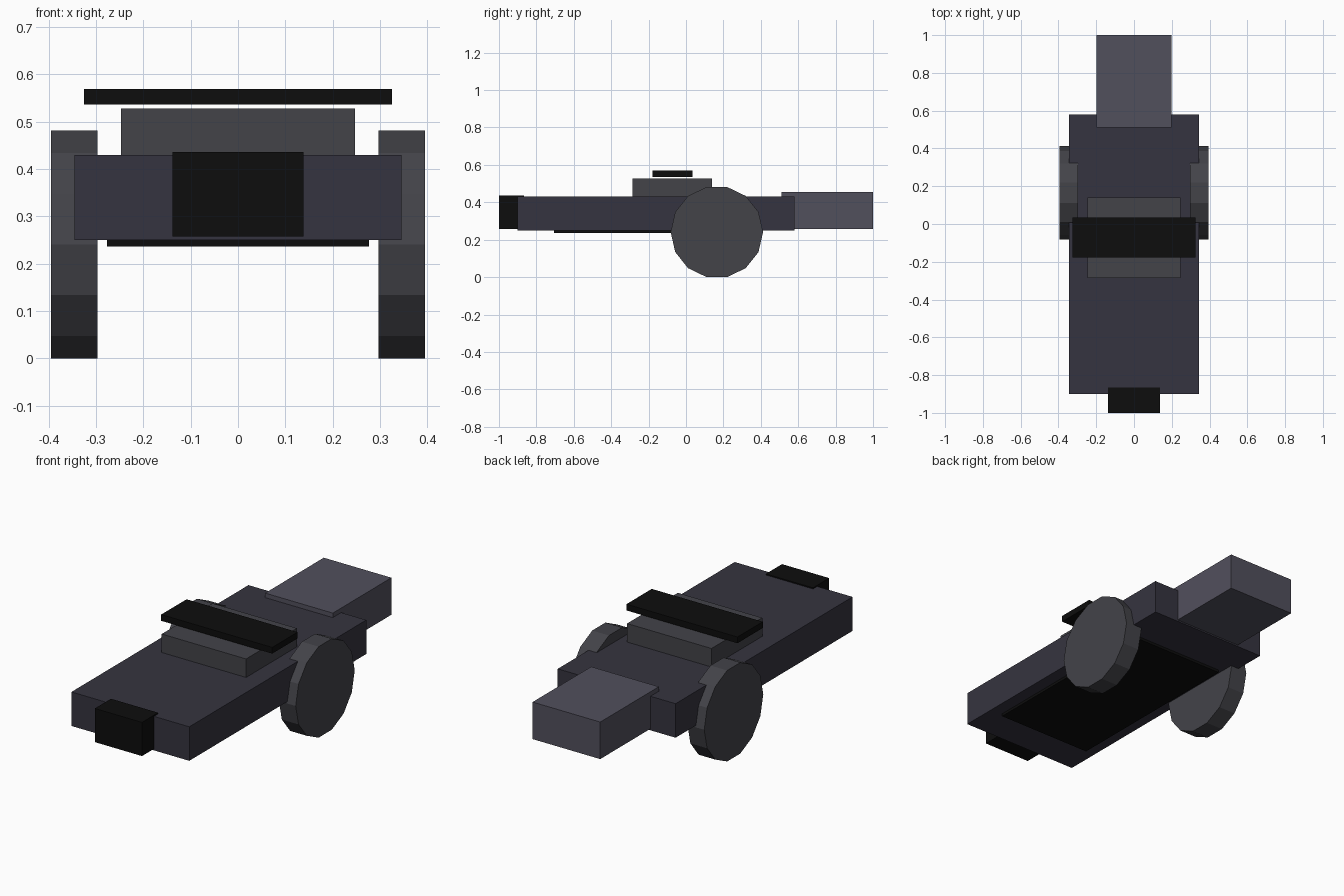
import bpy, math

if "Cube" in bpy.data.objects:
    bpy.data.objects.remove(bpy.data.objects["Cube"])


def material(name, rgb):
    m = bpy.data.materials.new(name)
    m.diffuse_color = (*rgb, 1.0)
    m.use_nodes = True
    m.node_tree.nodes["Principled BSDF"].inputs["Base Color"].default_value = m.diffuse_color
    return m


hull_mat = material("dark_slate", (0.036, 0.034, 0.050))
grey_mat = material("charcoal", (0.056, 0.056, 0.066))
rear_mat = material("slate", (0.083, 0.079, 0.108))
black_mat = material("black", (0.004, 0.004, 0.004))


def box(name, half_x, y0, y1, z0, z1, mat):
    """Box centred on x = 0, spanning y0..y1 and z0..z1."""
    bpy.ops.mesh.primitive_cube_add(size=1, location=(0, (y0 + y1) / 2, (z0 + z1) / 2))
    ob = bpy.context.object
    ob.name = name
    ob.scale = (2 * half_x, y1 - y0, z1 - z0)
    bpy.ops.object.transform_apply(location=False, rotation=False, scale=True)
    ob.data.materials.append(mat)
    return ob


def wheel(name, x):
    """Fourteen-sided disc with flats at top and bottom, axle along x."""
    bpy.ops.mesh.primitive_cylinder_add(
        vertices=14, radius=0.247, depth=0.098,
        location=(x, 0.165, 0.241), rotation=(0, math.pi / 2, 0))
    ob = bpy.context.object
    ob.name = name
    # The primitive starts with a vertex on local y, which is the world y axis here
    ob.data.materials.append(grey_mat)
    return ob


# Main body and rear block
box("main_body", 0.345, -0.90, 0.58, 0.25, 0.43, hull_mat)
box("rear_block", 0.198, 0.51, 1.00, 0.258, 0.454, rear_mat)

# Raised deck with the thin panel hovering above it
box("raised_deck", 0.247, -0.285, 0.14, 0.42, 0.528, grey_mat)
box("top_panel", 0.325, -0.178, 0.034, 0.536, 0.569, black_mat)

# Nose block and underside plate
box("nose_block", 0.138, -1.00, -0.865, 0.258, 0.436, black_mat)
box("underside_plate", 0.277, -0.707, 0.335, 0.236, 0.262, black_mat)

# Wheels
for side, sx in (("left", -1), ("right", 1)):
    wheel(side + "_wheel", sx * 0.346)
